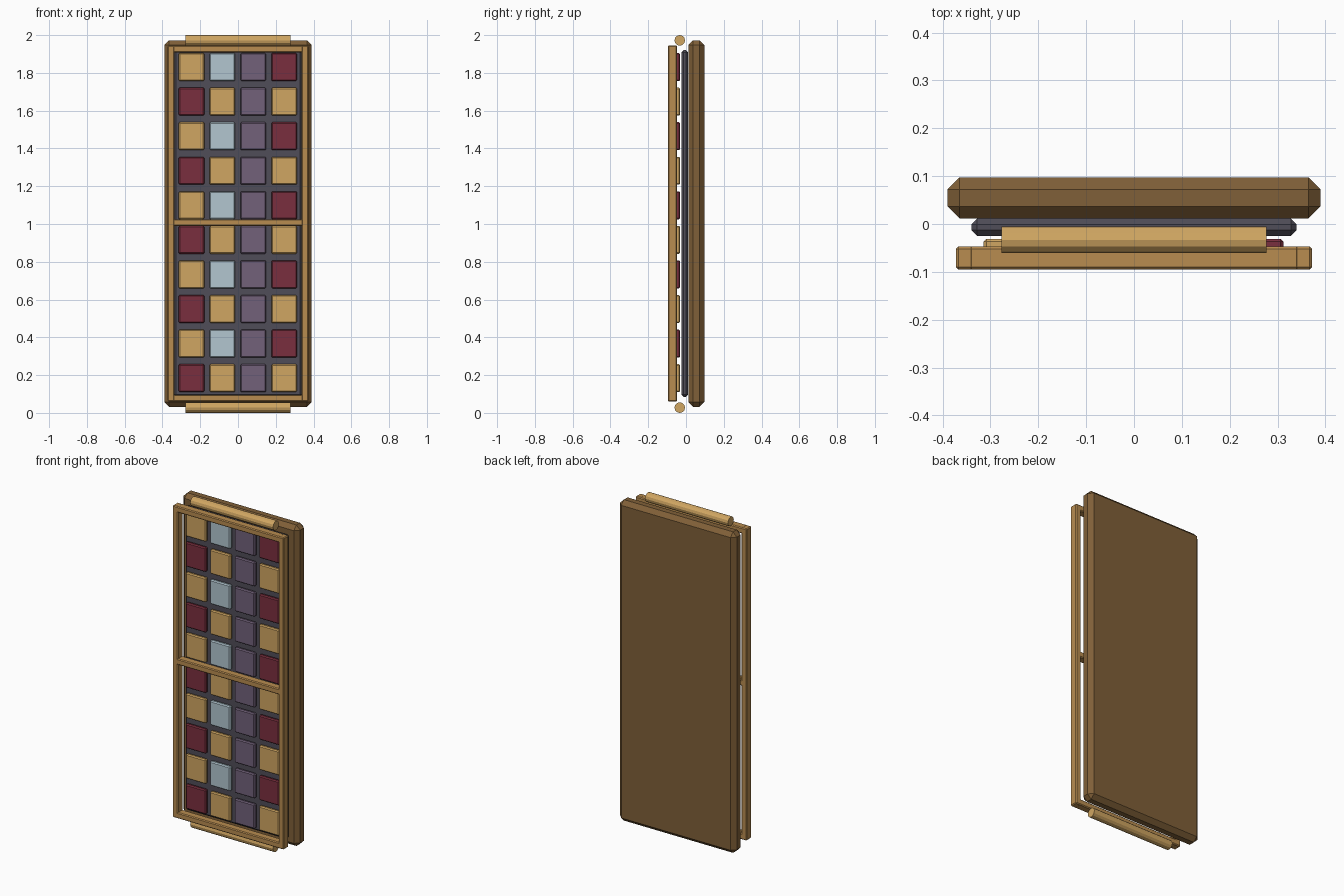
import bpy
import bmesh
from math import pi
from mathutils import Matrix

cube = bpy.data.objects.get("Cube")
if cube:
    bpy.data.objects.remove(cube, do_unlink=True)


def material(name, rgb):
    # sRGB bytes to linear
    lin = [((c / 255 + 0.055) / 1.055) ** 2.4 for c in rgb] + [1.0]
    mat = bpy.data.materials.new(name)
    mat.use_nodes = True
    mat.diffuse_color = lin
    mat.node_tree.nodes["Principled BSDF"].inputs["Base Color"].default_value = lin
    return mat


dark_wood = material("dark wood", (128, 96, 56))
mid_wood = material("mid wood", (184, 140, 80))
tan = material("tan", (208, 166, 98))
red = material("deep red", (122, 47, 62))
blue = material("pale blue", (178, 198, 208))
purple = material("dusty purple", (114, 97, 122))
slate = material("slate", (80, 77, 88))


def finish(bm, name, mat):
    mesh = bpy.data.meshes.new(name)
    bm.to_mesh(mesh)
    bm.free()
    mesh.materials.append(mat)
    obj = bpy.data.objects.new(name, mesh)
    bpy.context.collection.objects.link(obj)
    return obj


def box(name, x, y, z, mat, bevel):
    """Chamfered box; x, y and z are (low, high) pairs."""
    bm = bmesh.new()
    bmesh.ops.create_cube(bm, size=1)
    for v in bm.verts:
        v.co = [lo + (c + 0.5) * (hi - lo) for c, (lo, hi) in zip(v.co, (x, y, z))]
    bmesh.ops.bevel(bm, geom=bm.edges[:], offset=bevel, segments=1,
                    affect='EDGES', profile=0.5)
    return finish(bm, name, mat)


def dowel(name, z):
    bm = bmesh.new()
    bmesh.ops.create_cone(bm, cap_ends=True, segments=12, radius1=0.028,
                          radius2=0.028, depth=0.554)
    bm.transform(Matrix.Translation((0, -0.033, z)) @ Matrix.Rotation(pi / 2, 4, 'Y'))
    return finish(bm, name, tan)


# Backing board and inner panel
box("back_board", (-0.39, 0.39), (0.012, 0.097), (0.032, 1.972), dark_wood, 0.025)
box("inner_panel", (-0.34, 0.34), (-0.025, 0.011), (0.085, 1.92), slate, 0.012)

# Checkered tiles, alternating between two row patterns
patterns = ((tan, blue, purple, red), (red, tan, purple, tan))
for row in range(10):
    z = 1.831 - row * 0.183
    for col, mat in enumerate(patterns[row % 2]):
        x = (col - 1.5) * 0.1635 - 0.001
        box(f"tile_{row}_{col}", (x - 0.068, x + 0.068), (-0.054, -0.031),
            (z - 0.074, z + 0.074), mat, 0.006)

# Front frame
frame_y = (-0.095, -0.047)
for side, lo in (("right", -0.372), ("left", 0.336)):
    box(f"frame_post_{side}", (lo, lo + 0.036), frame_y, (0.06, 1.945), mid_wood, 0.005)
for name, z in (("bottom", 0.06), ("middle", 0.989), ("top", 1.909)):
    box(f"frame_rail_{name}", (-0.345, 0.345), frame_y, (z, z + 0.036), mid_wood, 0.005)

# Round rods at both ends
dowel("top_rod", 1.972)
dowel("bottom_rod", 0.028)
